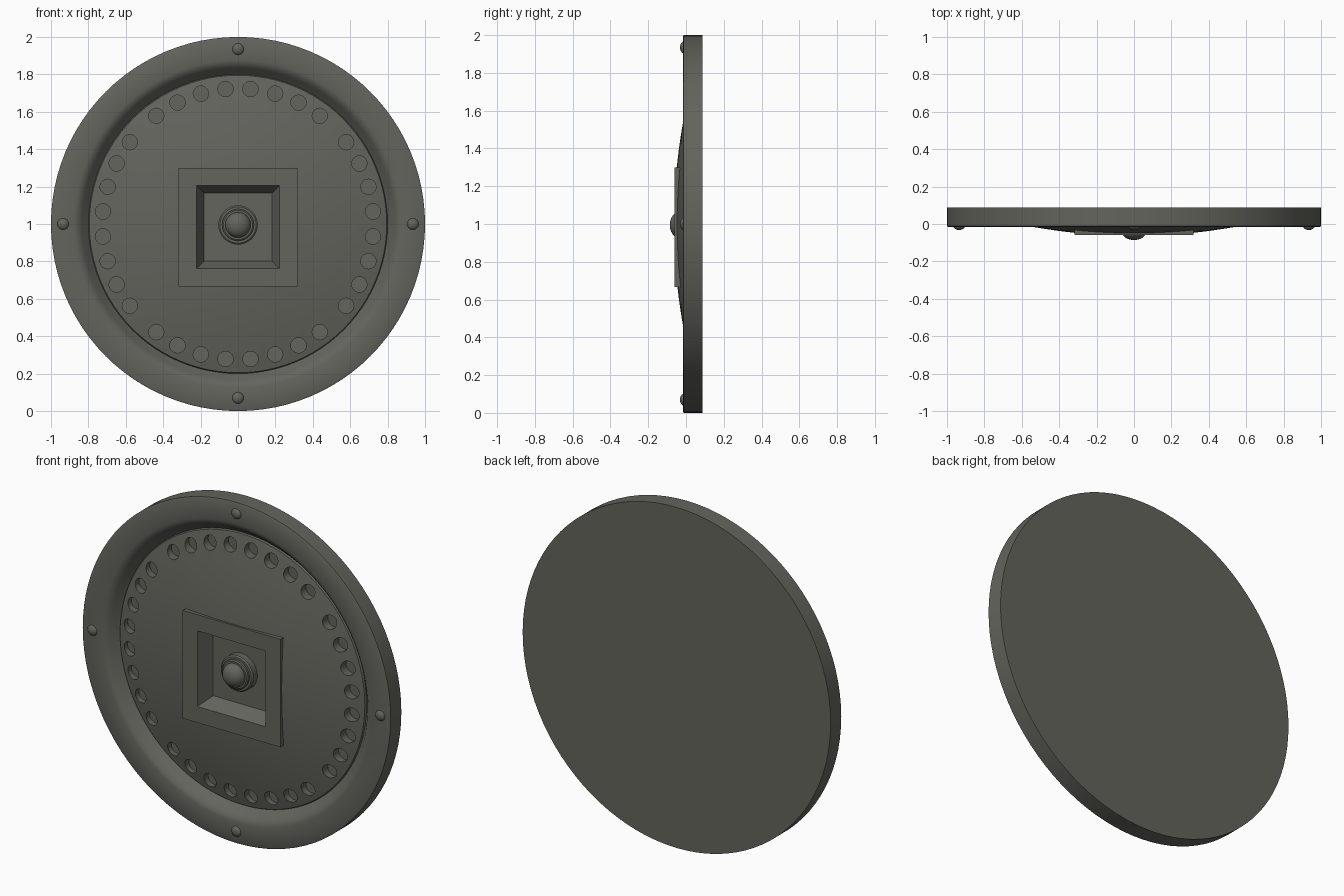
import bpy, bmesh, math
from mathutils import Matrix, Vector

if "Cube" in bpy.data.objects:
    bpy.data.objects.remove(bpy.data.objects["Cube"])

mat = bpy.data.materials.new("dark olive grey metal")
mat.diffuse_color = (0.128, 0.128, 0.110, 1)
mat.use_nodes = True
mat.node_tree.nodes["Principled BSDF"].inputs["Base Color"].default_value = mat.diffuse_color


def make(name, bm, smooth=True):
    bmesh.ops.recalc_face_normals(bm, faces=bm.faces)
    me = bpy.data.meshes.new(name)
    bm.to_mesh(me)
    bm.free()
    me.materials.append(mat)
    ob = bpy.data.objects.new(name, me)
    bpy.context.collection.objects.link(ob)
    if smooth:
        shade(ob)
    return ob


def shade(ob):
    bpy.ops.object.select_all(action='DESELECT')
    ob.select_set(True)
    bpy.context.view_layer.objects.active = ob
    bpy.ops.object.shade_smooth_by_angle(angle=math.radians(30))


def lathe(name, profile, centre, sides, smooth=True):
    """Turn (radius, y) points around the y axis; both ends lie on the axis."""
    bm = bmesh.new()
    rings = []
    for r, y in profile:
        if r == 0:
            rings.append([bm.verts.new((centre[0], y, centre[1]))] * sides)
        else:
            rings.append([bm.verts.new((centre[0] + r * math.sin(2 * math.pi * i / sides), y,
                                        centre[1] + r * math.cos(2 * math.pi * i / sides)))
                          for i in range(sides)])
    for a, b in zip(rings, rings[1:]):
        for i in range(sides):
            j = (i + 1) % sides
            bm.faces.new(list(dict.fromkeys((a[i], a[j], b[j], b[i]))))
    return make(name, bm, smooth)


# Disc: flat back, flat rim, sloping groove and shallow dome
dome = [(r, -0.064 + 0.166 * r * r) for r in
        (0.795, 0.7, 0.6, 0.5, 0.4, 0.3, 0.2, 0.1, 0)]
profile = [(0, 0.087), (1, 0.087), (1, -0.012), (0.992, -0.016), (0.875, -0.016),
           (0.855, -0.010), (0.835, 0.008), (0.815, 0.035), (0.8, 0.05)] + dome
disc = lathe("disc_body", profile, (0, 1), 96, smooth=False)

# Cutter: 32 round pockets in four groups of eight, plus the square well
bm = bmesh.new()
turn = Matrix.Rotation(math.radians(90), 4, 'X')
for quadrant in range(4):
    for k in range(4):
        for a in (5.3 + 10.6 * k, 84.7 - 10.6 * k):
            t = math.radians(a + 90 * quadrant)
            pos = Vector((0.725 * math.sin(t), 0.0, 1 + 0.725 * math.cos(t)))
            bmesh.ops.create_cone(bm, cap_ends=True, segments=20, radius1=0.041,
                                  radius2=0.041, depth=0.13,
                                  matrix=Matrix.Translation(pos) @ turn)
bmesh.ops.create_cube(bm, size=1, matrix=Matrix.Translation((0, -0.04, 0.983))
                      @ Matrix.Diagonal((0.52, 0.16, 0.52, 1)))
cutter = make("pocket_cutter", bm, smooth=False)
cutter.hide_render = True

mod = disc.modifiers.new("pockets", 'BOOLEAN')
mod.object = cutter
mod.operation = 'DIFFERENCE'
mod.solver = 'EXACT'
bpy.context.view_layer.objects.active = disc
bpy.ops.object.modifier_apply(modifier=mod.name)
bpy.data.objects.remove(cutter)
shade(disc)

# Square frame with sloping walls down to a flat floor
bm = bmesh.new()
loops = []
for half, y in ((0.317, 0.0), (0.317, -0.060), (0.222, -0.060), (0.182, 0.03)):
    loops.append([bm.verts.new((sx * half, y, 0.983 + sz * half))
                  for sx, sz in ((-1, -1), (1, -1), (1, 1), (-1, 1))])
for a, b in zip(loops, loops[1:]):
    for i in range(4):
        j = (i + 1) % 4
        bm.faces.new((a[i], a[j], b[j], b[i]))
bm.faces.new(loops[-1])
frame = make("square_frame", bm, smooth=False)
# the open shell must face the front
me = frame.data
if me.polygons[-1].normal.y > 0:
    me.flip_normals()

# Centre knob: stepped collar with a rounded button
lathe("knob_collar", [(0, 0.04), (0.105, 0.04), (0.105, -0.008), (0.097, -0.015),
                      (0.085, -0.015), (0.085, -0.028), (0.078, -0.033), (0, -0.033)],
      (0, 0.995), 32)
button = [(0, -0.02), (0.068, -0.02)]
button += [(0.068 * math.cos(t * math.pi / 16), -0.036 - 0.05 * math.sin(t * math.pi / 16))
           for t in range(8)] + [(0, -0.086)]
lathe("knob_button", button, (0, 0.995), 32)

# Four rivets on the rim
for n, (x, z) in enumerate(((0, 1.935), (0.935, 1), (0, 0.07), (-0.935, 1))):
    rivet = [(0, 0.0)] + [(0.032 * math.cos(t * math.pi / 12), -0.01 - 0.022 * math.sin(t * math.pi / 12))
                          for t in range(6)] + [(0, -0.032)]
    lathe(f"rim_rivet_{n + 1}", rivet, (x, z), 16)
